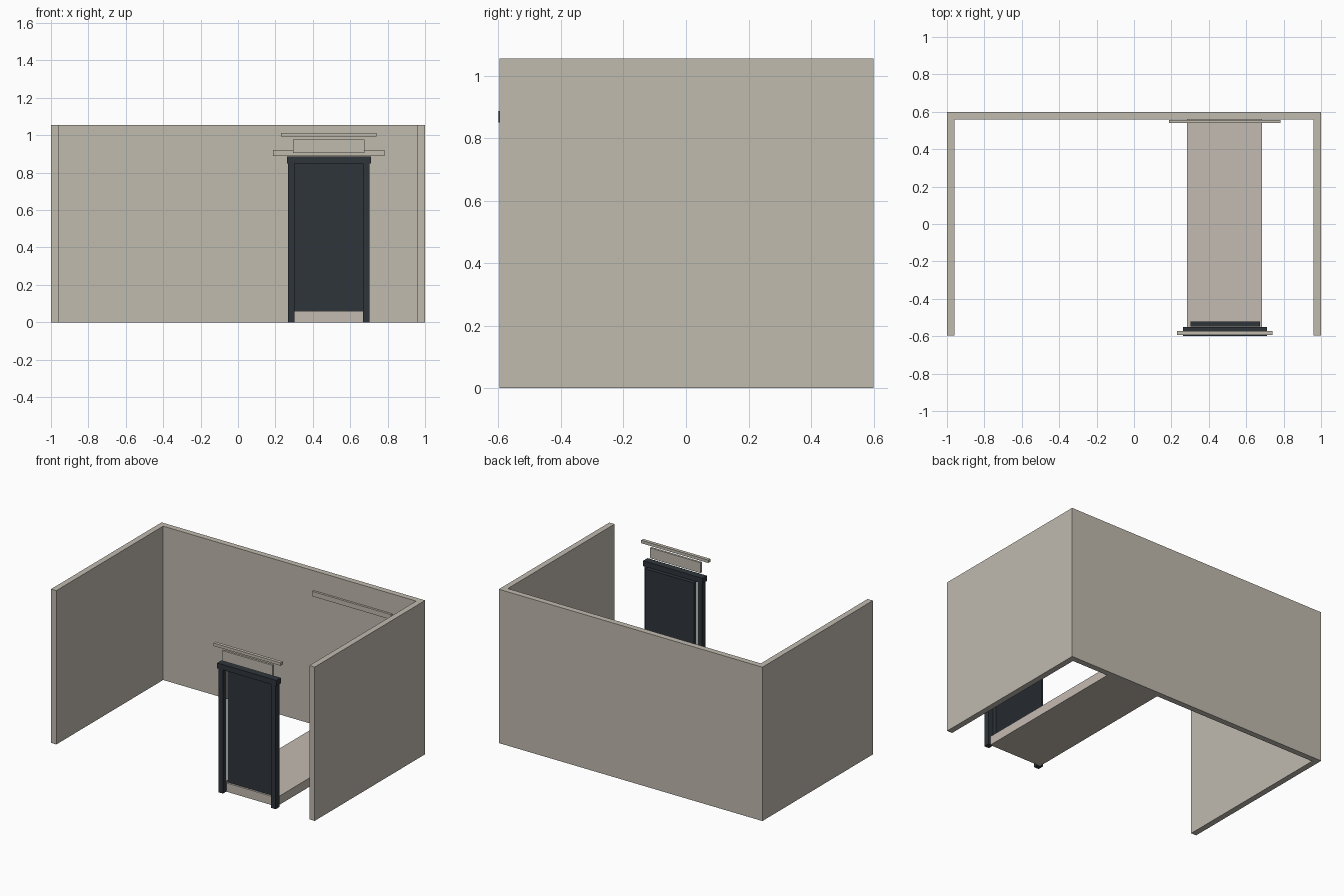
import bpy

if "Cube" in bpy.data.objects:
    bpy.data.objects.remove(bpy.data.objects["Cube"])


def material(name, rgb):
    m = bpy.data.materials.new(name)
    m.diffuse_color = (*rgb, 1)
    m.use_nodes = True
    m.node_tree.nodes["Principled BSDF"].inputs["Base Color"].default_value = m.diffuse_color
    return m


STONE = material("warm_grey_wall", (0.53, 0.495, 0.43))
SLAB = material("pinkish_grey_slab", (0.55, 0.495, 0.44))
DARK = material("dark_slate", (0.028, 0.036, 0.044))


def box(name, x, y, z, mat):
    """Axis-aligned box from (min, max) ranges."""
    mesh = bpy.data.meshes.new(name)
    verts = [(a, b, c) for a in x for b in y for c in z]
    faces = [(0, 1, 3, 2), (4, 6, 7, 5), (0, 4, 5, 1),
             (2, 3, 7, 6), (0, 2, 6, 4), (1, 5, 7, 3)]
    mesh.from_pydata(verts, [], faces)
    mesh.materials.append(mat)
    ob = bpy.data.objects.new(name, mesh)
    bpy.context.collection.objects.link(ob)
    return ob


# Three-sided enclosure
H = 1.055
box("back_wall", (-1, 1), (0.56, 0.6), (0, H), STONE)
box("left_wall", (-1, -0.96), (-0.597, 0.56), (0, H), STONE)
box("right_wall", (0.96, 1), (-0.597, 0.56), (0, H), STONE)

# Raised walkway slab running from the doorway to the back wall
box("walkway_slab", (0.284, 0.685), (-0.56, 0.56), (0, 0.06), SLAB)

# Door frame and door panel set behind it
box("left_door_post", (0.267, 0.303), (-0.595, -0.555), (0, 0.85), DARK)
box("right_door_post", (0.667, 0.703), (-0.595, -0.555), (0, 0.85), DARK)
box("door_lintel", (0.262, 0.712), (-0.6, -0.552), (0.85, 0.887), DARK)
box("door_panel", (0.303, 0.673), (-0.547, -0.52), (0.06, 0.855), DARK)

# Sign plate and its cap above the door
box("sign_plate", (0.293, 0.675), (-0.59, -0.575), (0.906, 0.977), STONE)
box("sign_cap", (0.231, 0.74), (-0.594, -0.571), (0.993, 1.013), STONE)

# Ledge trim near the back wall
box("back_ledge", (0.187, 0.784), (0.54, 0.555), (0.888, 0.922), STONE)
